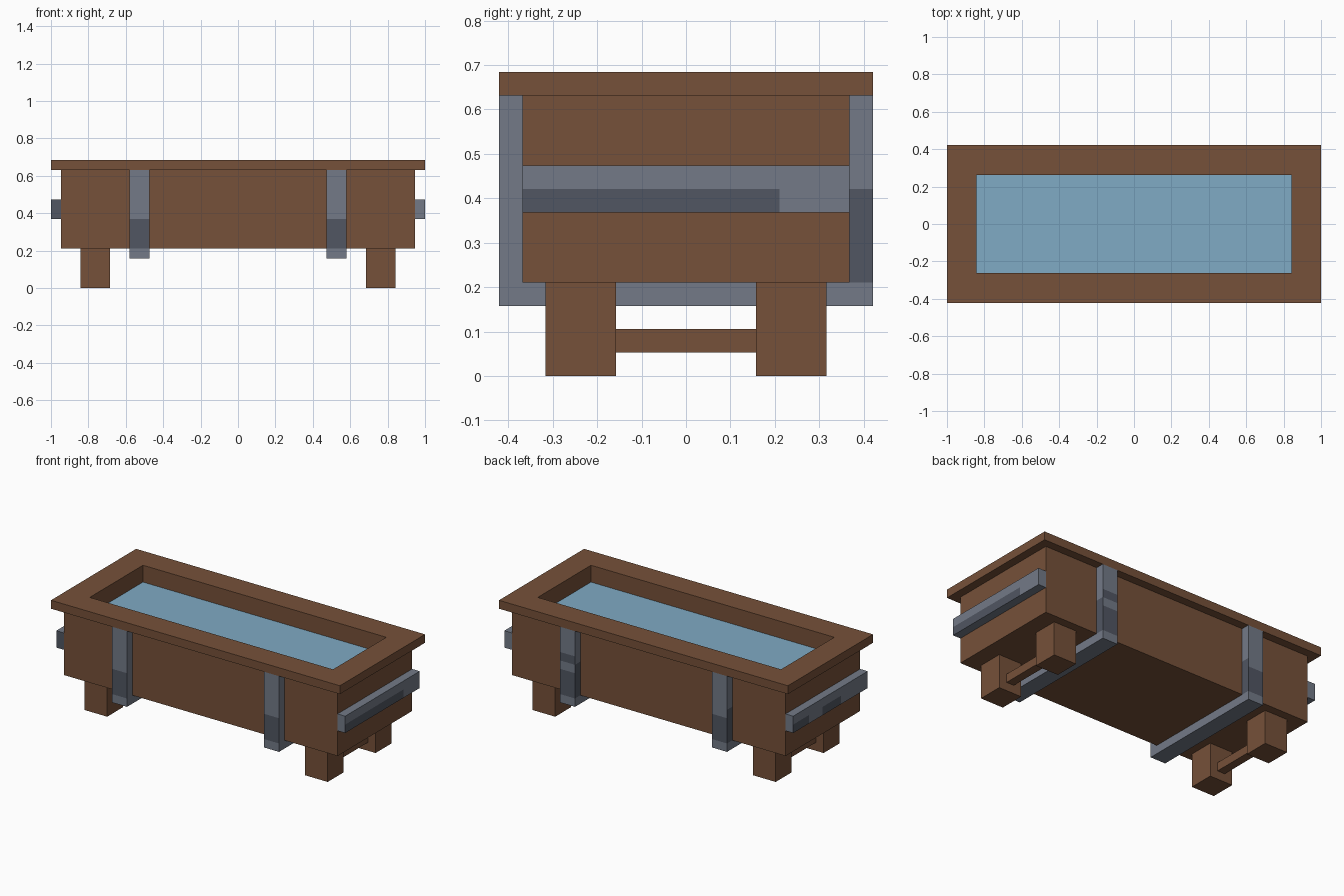
import bpy, bmesh
from mathutils import Vector

if "Cube" in bpy.data.objects:
    bpy.data.objects.remove(bpy.data.objects["Cube"])

U = 2 / 38  # one block unit


def material(name, rgb):
    m = bpy.data.materials.new(name)
    m.diffuse_color = (*rgb, 1)
    m.use_nodes = True
    m.node_tree.nodes["Principled BSDF"].inputs["Base Color"].default_value = m.diffuse_color
    return m


WOOD = material("brown wood", (0.181, 0.082, 0.041))
WATER = material("blue water", (0.215, 0.405, 0.555))
IRON = material("grey iron", (0.172, 0.195, 0.243))
DARK = material("dark iron", (0.082, 0.093, 0.122))


def finish(name, bm, mats):
    bmesh.ops.recalc_face_normals(bm, faces=bm.faces)
    me = bpy.data.meshes.new(name)
    bm.to_mesh(me)
    bm.free()
    for m in mats:
        me.materials.append(m)
    ob = bpy.data.objects.new(name, me)
    bpy.context.collection.objects.link(ob)
    return ob


def box(name, lo, hi, mats, cuts=(), rule=None):
    """Box between two corners in block units; cuts are (axis, position) planes."""
    lo, hi = Vector(lo) * U, Vector(hi) * U
    bm = bmesh.new()
    bmesh.ops.create_cube(bm, size=1)
    for v in bm.verts:
        v.co = (lo + hi) / 2 + v.co * (hi - lo)
    for axis, pos in cuts:
        n = Vector((0, 0, 0))
        n[axis] = 1
        bmesh.ops.bisect_plane(bm, geom=bm.verts[:] + bm.edges[:] + bm.faces[:],
                               plane_co=n * pos * U, plane_no=n)
    if rule:
        bm.normal_update()
        for f in bm.faces:
            f.material_index = int(rule(f.calc_center_median() / U, f.normal))
    return finish(name, bm, mats)


def ring(name, outer, inner, z0, z1):
    """Rectangular frame with an open middle."""
    bm = bmesh.new()
    loops = []
    for (x, y), z in ((outer, z0), (outer, z1), (inner, z1), (inner, z0)):
        loops.append([bm.verts.new((sx * x * U, sy * y * U, z * U))
                      for sx, sy in ((-1, -1), (1, -1), (1, 1), (-1, 1))])
    for i in range(4):
        a, b = loops[i], loops[(i + 1) % 4]
        for j in range(4):
            k = (j + 1) % 4
            bm.faces.new((a[j], a[k], b[k], b[j]))
    return finish(name, bm, [WOOD])


# Trough body, rim and water
ring("trough_walls", (18, 7), (16, 5), 4, 12)
ring("top_rim", (19, 8), (16, 5), 12, 13)
box("trough_floor", (-16, -5, 4), (16, 5, 5), [WOOD])
box("water", (-16, -5, 5), (16, 5, 11), [WATER])

for s, side in ((-1, "left"), (1, "right")):
    # Legs with a stretcher between them
    for t, end in ((-1, "front"), (1, "back")):
        x, y = s * 14.5, t * 4.5
        box(f"{end}_{side}_leg", (x - 1.5, y - 1.5, 0), (x + 1.5, y + 1.5, 4), [WOOD])
    box(f"{side}_stretcher", (s * 14.5 - 0.5, -3, 1), (s * 14.5 + 0.5, 3, 2), [WOOD])

    # Iron bands up the long sides, joined under the trough
    def band_rule(c, n):
        if abs(n.y) > 0.5 and abs(c.y) > 7.9:
            return 4 < c.z < 7 or (c.y > 0 and c.x > 0 and 8 < c.z < 9)
        return abs(n.x) > 0.5 and c.y > 0 and 4 < c.z < 8

    x = s * 10
    for t, end in ((-1, "front"), (1, "back")):
        y0, y1 = sorted((t * 7, t * 8))
        box(f"{end}_{side}_band", (x - 1, y0, 3), (x + 1, y1, 12), [IRON, DARK],
            [(2, z) for z in (4, 7, 8, 9)], band_rule)
    box(f"{side}_under_band", (x - 1, -7, 3), (x + 1, 7, 4), [IRON])

    # Iron strap across each end, with darker worn patches
    def strap_rule(c, n):
        if n.y < -0.5:
            return c.x < 0
        if n.x > 0.5:
            return c.z < 8 and c.y < 4
        return n.x < -0.5 and c.z < 8 and (-2 < c.y < 1.5 or c.y > 4)

    x0, x1 = sorted((s * 18, s * 19))
    box(f"{side}_end_strap", (x0, -7, 7), (x1, 7, 9), [IRON, DARK],
        [(2, 8), (1, -2), (1, 1.5), (1, 4)], strap_rule)
